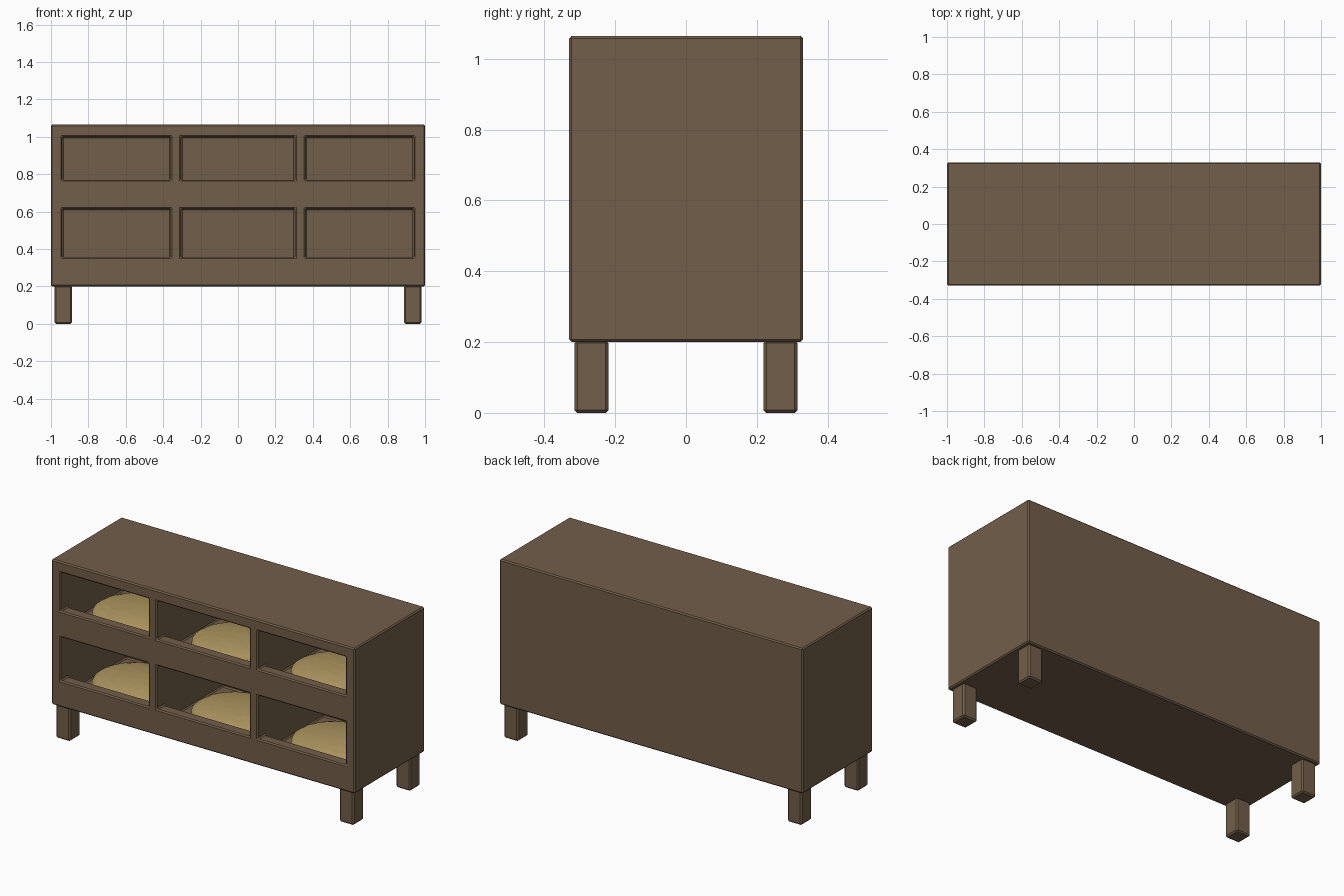
import bpy, bmesh, random
from mathutils import Vector

if "Cube" in bpy.data.objects:
    bpy.data.objects.remove(bpy.data.objects["Cube"])

random.seed(4)


def material(name, color):
    m = bpy.data.materials.new(name)
    m.diffuse_color = (*color, 1)
    m.use_nodes = True
    m.node_tree.nodes["Principled BSDF"].inputs["Base Color"].default_value = m.diffuse_color
    return m


wood = material("wood", (0.17, 0.112, 0.068))
straw = material("straw", (0.40, 0.29, 0.11))


def add_object(name, bm, mat=None):
    bmesh.ops.recalc_face_normals(bm, faces=bm.faces)
    me = bpy.data.meshes.new(name)
    bm.to_mesh(me)
    bm.free()
    ob = bpy.data.objects.new(name, me)
    bpy.context.collection.objects.link(ob)
    if mat:
        me.materials.append(mat)
    return ob


def box(name, lo, hi, mat):
    lo, hi = Vector(lo), Vector(hi)
    bm = bmesh.new()
    bmesh.ops.create_cube(bm, size=1)
    for v in bm.verts:
        v.co = (lo + hi) / 2 + v.co * (hi - lo)
    return add_object(name, bm, mat)


def bevel(ob, width):
    mod = ob.modifiers.new("bevel", "BEVEL")
    mod.width = width
    mod.segments = 1
    mod.limit_method = "ANGLE"


# Column extents and row heights (floor, lip top, ceiling)
columns = [(-0.94, -0.36), (-0.305, 0.305), (0.36, 0.94)]
rows = [(0.255, 0.355, 0.615), (0.67, 0.77, 1.0)]
LIP_BACK, BACK = -0.26, 0.29

# Compartment cutters: side profile with a step for the retaining lip
cut = bmesh.new()
for x0, x1 in columns:
    for floor, lip, ceiling in rows:
        profile = [(-0.4, lip), (LIP_BACK, lip), (LIP_BACK, floor),
                   (BACK, floor), (BACK, ceiling), (-0.4, ceiling)]
        face = cut.faces.new([cut.verts.new((x0, y, z)) for y, z in profile])
        ext = bmesh.ops.extrude_face_region(cut, geom=[face])
        moved = [g for g in ext["geom"] if isinstance(g, bmesh.types.BMVert)]
        bmesh.ops.translate(cut, verts=moved, vec=(x1 - x0, 0, 0))
cutter = add_object("compartment_cutter", cut, wood)
cutter.hide_render = True
cutter.hide_viewport = True
cutter.display_type = "WIRE"

# Cabinet body with six open compartments
body = box("cabinet_body", (-1, -0.33, 0.2), (1, 0.33, 1.065), wood)
mod = body.modifiers.new("compartments", "BOOLEAN")
mod.operation = "DIFFERENCE"
mod.solver = "EXACT"
mod.object = cutter
bevel(body, 0.007)

# Four legs
for sx, side in ((-1, "left"), (1, "right")):
    for sy, end in ((-1, "front"), (1, "back")):
        cx, cy = 0.935 * sx, 0.267 * sy
        leg = box(f"{end}_{side}_leg", (cx - 0.047, cy - 0.048, 0),
                  (cx + 0.047, cy + 0.048, 0.205), wood)
        bevel(leg, 0.008)

# Straw mound in every compartment
for r, (floor, lip, ceiling) in enumerate(rows):
    for c, cx in enumerate((-0.655, 0, 0.655)):
        bm = bmesh.new()
        bmesh.ops.create_icosphere(bm, subdivisions=4, radius=1)
        for v in bm.verts:
            k = random.uniform(0.98, 1.0)
            z = floor + 0.027 + v.co.z * 0.067 * k
            v.co = (cx + v.co.x * 0.265 * k, 0.005 + v.co.y * 0.24 * k,
                    max(z, floor + 0.001))
        add_object(f"straw_bed_{r + 1}_{c + 1}", bm, straw)
